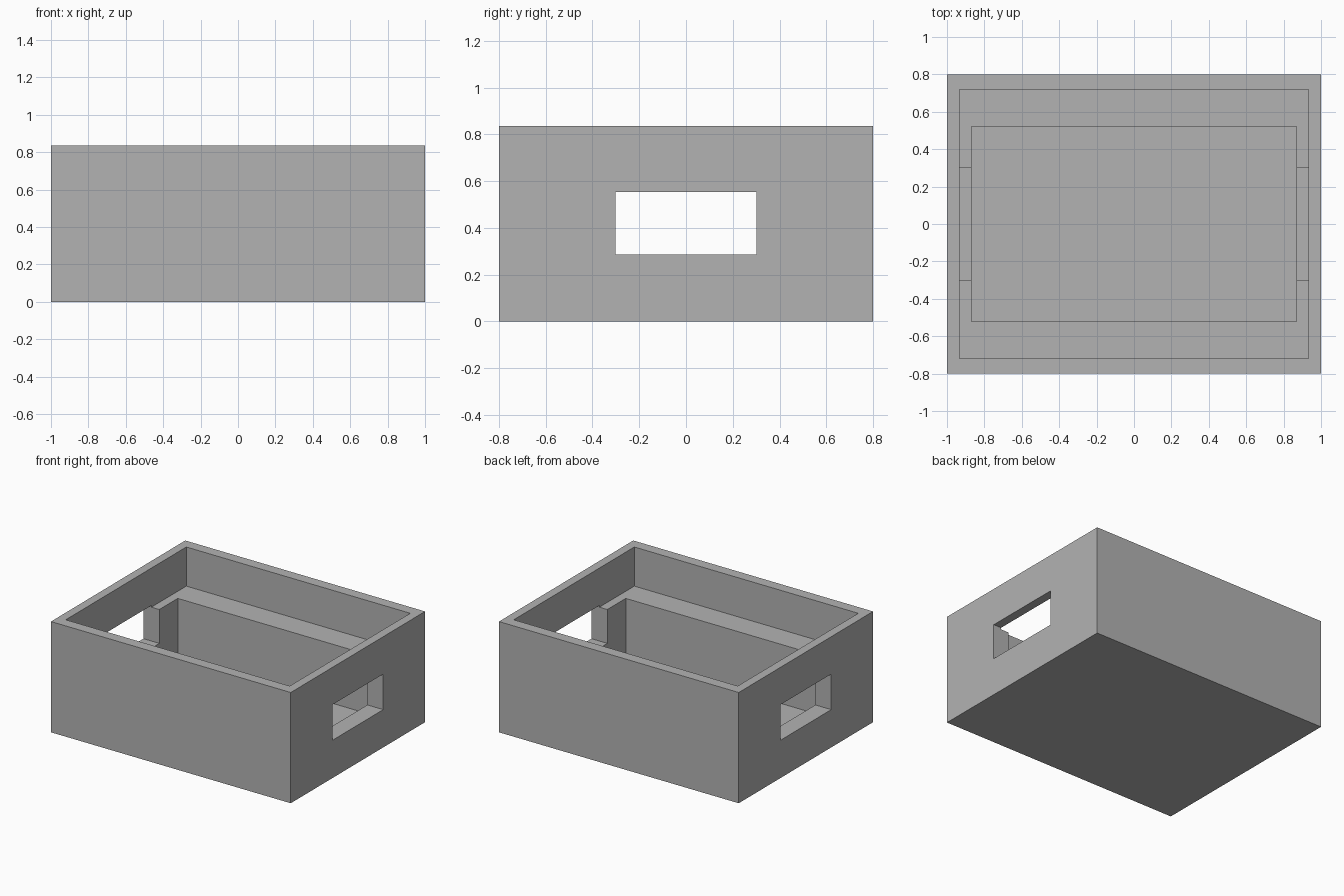
import bpy

# Remove the default object
cube = bpy.data.objects.get("Cube")
if cube:
    bpy.data.objects.remove(cube, do_unlink=True)

# Overall sizes
WIDTH, DEPTH, HEIGHT = 2.0, 1.6, 0.835
LEDGE_Z, FLOOR_Z = 0.54, 0.094


def make_box(name, half_x, half_y, low, high):
    """Box centred on x and y, from height low to height high."""
    bpy.ops.mesh.primitive_cube_add(size=1, location=(0, 0, (low + high) / 2))
    box = bpy.context.object
    box.name = box.data.name = name
    box.scale = (2 * half_x, 2 * half_y, high - low)
    bpy.ops.object.transform_apply(location=True, rotation=False, scale=True)
    return box


def cut(target, cutter):
    """Subtract the cutter from the target and discard it."""
    cutter.hide_render = True
    mod = target.modifiers.new(cutter.name, 'BOOLEAN')
    mod.operation = 'DIFFERENCE'
    mod.solver = 'EXACT'
    mod.object = cutter
    bpy.context.view_layer.objects.active = target
    bpy.ops.object.modifier_apply(modifier=mod.name)
    bpy.data.objects.remove(cutter, do_unlink=True)


# Plain grey material
grey = bpy.data.materials.new("grey")
grey.use_nodes = True
colour = (0.45, 0.45, 0.45, 1)
grey.diffuse_color = colour
grey.node_tree.nodes["Principled BSDF"].inputs["Base Color"].default_value = colour

# Outer shell
box = make_box("open_box", WIDTH / 2, DEPTH / 2, 0, HEIGHT)

# Wide upper recess, narrower lower well and the window through both sides
cut(box, make_box("upper_recess", 0.934, 0.718, LEDGE_Z, HEIGHT + 0.2))
cut(box, make_box("lower_well", 0.868, 0.522, FLOOR_Z, HEIGHT + 0.1))
cut(box, make_box("side_windows", WIDTH, 0.302, 0.285, 0.553))

box.data.materials.clear()
box.data.materials.append(grey)
for face in box.data.polygons:
    face.material_index = 0
    face.use_smooth = False
